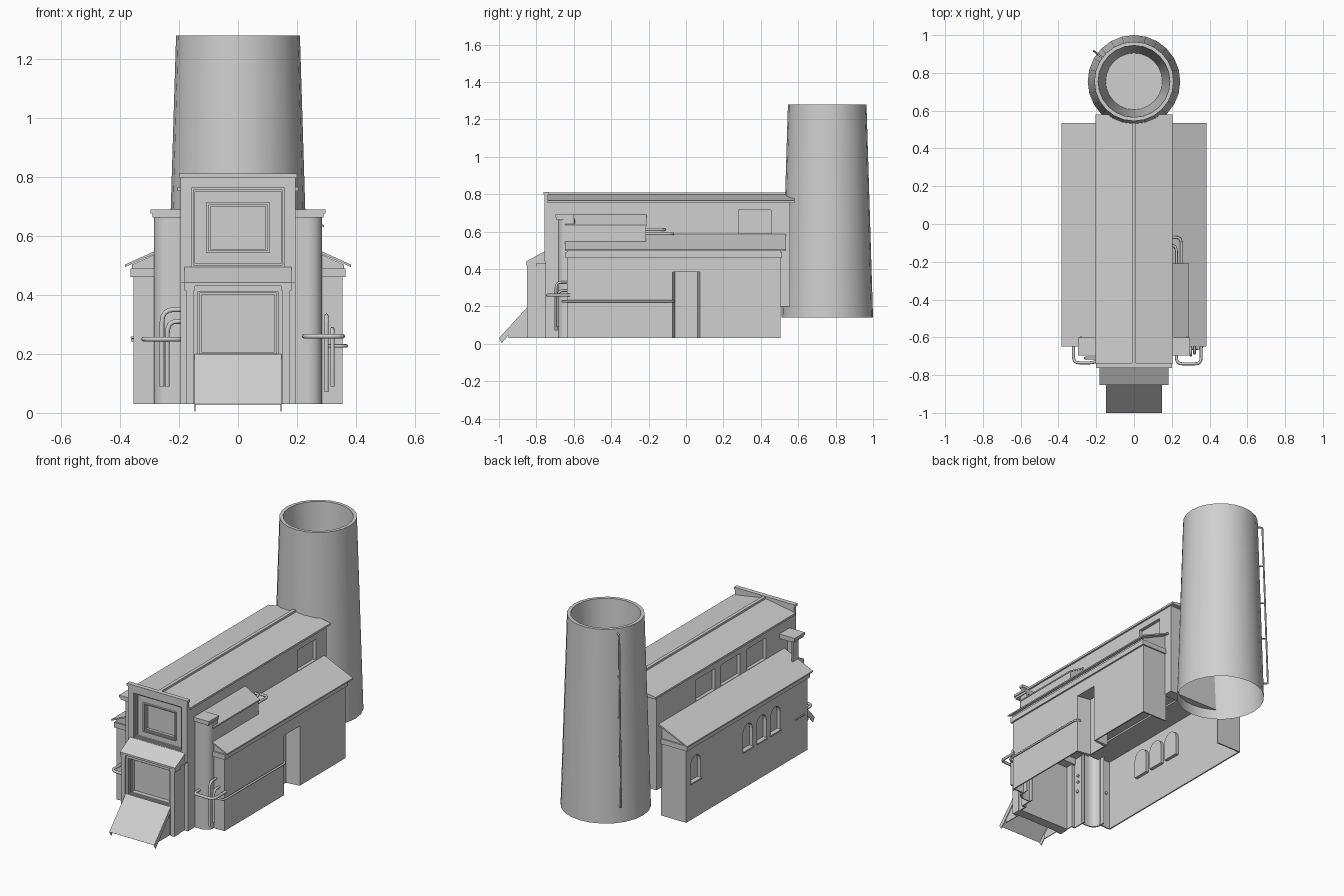
import bpy
import bmesh
from math import cos, sin, pi, radians
from mathutils import Vector

cube = bpy.data.objects.get("Cube")
if cube:
    bpy.data.objects.remove(cube, do_unlink=True)

grey = bpy.data.materials.new("plain_grey")
grey.use_nodes = True
grey.diffuse_color = (0.63, 0.63, 0.63, 1)
grey.node_tree.nodes["Principled BSDF"].inputs["Base Color"].default_value = (0.63, 0.63, 0.63, 1)


def finish(name, bm, smooth=False):
    bmesh.ops.recalc_face_normals(bm, faces=bm.faces)
    mesh = bpy.data.meshes.new(name)
    bm.to_mesh(mesh)
    bm.free()
    mesh.materials.append(grey)
    ob = bpy.data.objects.new(name, mesh)
    bpy.context.collection.objects.link(ob)
    if smooth:
        bpy.ops.object.select_all(action='DESELECT')
        ob.select_set(True)
        bpy.context.view_layer.objects.active = ob
        bpy.ops.object.shade_smooth_by_angle(angle=radians(40))
    return ob


def prism(name, pts, axis, lo, hi, smooth=False):
    """Extrude a 2D outline along an axis, from lo to hi."""
    place = {'x': lambda a, b, t: (t, a, b),
             'y': lambda a, b, t: (a, t, b),
             'z': lambda a, b, t: (a, b, t)}[axis]
    bm = bmesh.new()
    ends = [[bm.verts.new(place(a, b, t)) for a, b in pts] for t in (lo, hi)]
    bm.faces.new(ends[0])
    bm.faces.new(ends[1])
    n = len(pts)
    for i in range(n):
        j = (i + 1) % n
        bm.faces.new((ends[0][i], ends[0][j], ends[1][j], ends[1][i]))
    return finish(name, bm, smooth)


def box(name, x, y, z):
    return prism(name, [(x[0], y[0]), (x[1], y[0]), (x[1], y[1]), (x[0], y[1])], 'z', *z)


def side(s, a, b):
    return sorted((s * a, s * b))


def cut(ob, cutter):
    """Carve the cutter out of an object, then discard the cutter."""
    mod = ob.modifiers.new("cut", 'BOOLEAN')
    mod.operation = 'DIFFERENCE'
    mod.solver = 'EXACT'
    mod.object = cutter
    deps = bpy.context.evaluated_depsgraph_get()
    mesh = bpy.data.meshes.new_from_object(ob.evaluated_get(deps))
    ob.modifiers.clear()
    ob.data = mesh
    bpy.data.objects.remove(cutter, do_unlink=True)


def stepped_recess(parts, w, z0, z1, depths):
    """Front-facing rectangular recess whose moulding steps inward."""
    for i, y in enumerate(depths):
        d = i * .006
        for ob in parts:
            cut(ob, box("cutter", (d - w, w - d), (-.95, y), (z0 + d, z1 - d)))


def arch(y, r):
    """Round-headed window outline centred on y."""
    return [(y - r, .295 - r), (y + r, .295 - r)] + [
        (y + r * cos(k * pi / 8), .355 + r * sin(k * pi / 8)) for k in range(9)]


def pipe(name, pts, r=0.007, bend=0.03):
    """Round pipe through points, with rounded corners."""
    pts = [Vector(p) for p in pts]
    path = [pts[0]]
    for a, b, c in zip(pts, pts[1:], pts[2:]):
        p = b + (a - b).normalized() * min(bend, (a - b).length / 2)
        q = b + (c - b).normalized() * min(bend, (c - b).length / 2)
        path += [p.lerp(b, t).lerp(b.lerp(q, t), t) for t in (0, .25, .5, .75, 1)]
    path.append(pts[-1])
    cu = bpy.data.curves.new(name, 'CURVE')
    cu.dimensions = '3D'
    cu.bevel_depth = r
    cu.bevel_resolution = 2
    cu.use_fill_caps = True
    sp = cu.splines.new('POLY')
    sp.points.add(len(path) - 1)
    for pt, co in zip(sp.points, path):
        pt.co = (*co, 1)
    cu.materials.append(grey)
    bpy.context.collection.objects.link(bpy.data.objects.new(name, cu))


# Central hall: raised body and back drop wall
hall = box("hall_upper", (-.195, .195), (-.74, .555), (.47, .76))
for y in (.095, -.14, -.385):
    cut(hall, box("cutter", (-.3, -.175), (y - .09, y + .09), (.59, .715)))
cut(hall, box("cutter", (.175, .3), (.28, .455), (.59, .715)))
box("hall_back", (-.195, .195), (.49, .555), (.2, .48))

# Hall roof with a flat ridge strip
half = [(.205, .753), (.205, .765), (.01, .798), (.01, .81)]
prism("hall_roof", half + [(-x, z) for x, z in reversed(half)], 'y', -.74, .58)

# Front parapet with stepped window recess
parapet = box("parapet", (-.195, .195), (-.757, -.738), (.44, .803))
stepped_recess((parapet, hall), .157, .495, .762, (-.75, -.742, -.735))
frame = box("window_frame", (-.108, .108), (-.745, -.725), (.542, .713))
stepped_recess((hall, frame), .106, .544, .711, (-.741, -.732, -.715))
box("parapet_cap", (-.2, .2), (-.763, -.736), (.797, .812))

# Porch front with recessed gate, sloping hood and pilasters
porch = box("porch_front", (-.172, .172), (-.842, -.785), (.03, .44))
stepped_recess((porch,), .136, .195, .412, (-.832, -.822, -.795))
prism("porch_hood", [(-.852, .43), (-.852, .442), (-.755, .495), (-.73, .495), (-.73, .43)],
      'x', -.182, .182)
for s in (-1, 1):
    box("porch_side", side(s, .166, .172), (-.8, -.74), (.03, .44))
    box("hall_front_wall", side(s, .165, .195), (-.75, -.744), (.03, .45))
    box("hall_front_side", side(s, .189, .195), (-.746, -.66), (.03, .48))
    box("porch_pilaster", side(s, .15, .176), (-.85, -.80), (.03, .42))
    box("pilaster_cap", side(s, .145, .181), (-.853, -.80), (.415, .432))

# Loading ramp: thin deck with side flanges and supports
prism("ramp_deck", [(-1, .03), (-.845, .2), (-.843, .197), (-.997, .028)], 'x', -.147, .147)
for s in (-1, 1):
    prism("ramp_flange", [(-1, .03), (-.845, .2), (-.83, .18), (-.985, .005)],
          'x', *side(s, .144, .148))
    prism("ramp_support", [(-.95, .03), (-.95, .055), (-.84, .175), (-.84, .03)],
          'x', *side(s, .138, .143))

# Side wings as hollow shells, and corner towers
for s in (-1, 1):
    wall = box("wing_side_wall", side(s, .347, .355), (-.635, .505), (.03, .47))
    if s < 0:
        for y in (.415, -.075, -.205, -.335):
            niche = prism("window_niche", arch(y, .05), 'x', -.351, -.328)
            for part in (wall, niche):
                cut(part, prism("cutter", arch(y, .045), 'x', -.4, -.334))
            box("window_sill", (-.362, -.35), (y - .05, y + .05), (.242, .25))
    else:
        niche = box("door_niche", (.265, .35), (-.082, .084), (.03, .395))
        splay = [(.272, -.058), (.36, -.073), (.36, .075), (.272, .062)]
        for part in (wall, niche):
            cut(part, prism("cutter", splay, 'z', 0, .385))
    box("wing_back_wall", side(s, .19, .35), (.497, .505), (.03, .47))
    box("wing_front_wall", side(s, .275, .35), (-.635, -.627), (.03, .47))
    box("wing_cornice", side(s, .19, .365), (-.645, .513), (.46, .49))
    prism("wing_gable", [(s * .19, .485), (s * .36, .485), (s * .36, .502), (s * .19, .58)],
          'y', -.635, .505)
    prism("wing_roof", [(s * .383, .495), (s * .383, .503), (s * .19, .59), (s * .19, .58)],
          'y', -.648, .535)
    # Hollow tower with a rounded outer corner
    outer = [(.285, -.6)] + [(.235 + .05 * cos(k * pi / 16), -.64 - .045 * sin(k * pi / 16))
                             for k in range(9)] + [(.19, -.685)]
    inner = [(x - .006, y + .006) for x, y in reversed(outer)]
    prism("corner_tower", [(s * x, y) for x, y in outer + inner], 'z', .03, .67, True)
    box("tower_cap", side(s, .19, .29), (-.692, -.6), (.663, .678))
    box("tower_cap_top", side(s, .19, .296), (-.697, -.6), (.676, .69))

# Lean-to box on the left wing roof, with its ducts
prism("roof_box", [(.19, .5), (.285, .5), (.285, .635), (.19, .685)], 'y', -.635, -.215)
prism("roof_box_lid", [(.292, .628), (.292, .636), (.19, .693), (.19, .683)], 'y', -.648, -.21)
pipe("roof_duct", [(.25, -.23, .588), (.25, -.07, .588), (.18, -.07, .588)])
pipe("roof_duct", [(.225, -.23, .61), (.225, -.115, .61), (.18, -.115, .61)])

# Left side pipework
pipe("wall_pipe", [(.34, -.06, .227), (.367, -.075, .227), (.367, -.66, .227), (.3, -.66, .227)], .006)
pipe("front_pipe", [(.225, -.67, .26), (.225, -.74, .26), (.355, -.74, .26), (.355, -.62, .26)], .008)
pipe("stand_pipe", [(.30, -.695, .07), (.30, -.695, .33), (.30, -.62, .33)])
pipe("stand_pipe", [(.32, -.685, .09), (.32, -.685, .285), (.32, -.62, .285)])

# Right side pipework
pipe("front_pipe", [(-.32, -.62, .25), (-.32, -.735, .25), (-.21, -.735, .25), (-.18, -.71, .25)], .008)
for z, x in ((.35, -.258), (.31, -.24)):
    pipe("stand_pipe", [(x, -.71, .09), (x, -.71, z), (-.18, -.71, z)], .008, .045)
pipe("wall_stub", [(-.35, -.52, .255), (-.36, -.52, .255), (-.36, -.6, .255), (-.35, -.6, .255)], .004, .01)

# Chimney: tapered tube, open below, with a funnel lining and floor inside
bm = bmesh.new()
n = 24
rings = [[bm.verts.new((r * cos(2 * pi * k / n), .755 + r * sin(2 * pi * k / n), z))
          for k in range(n)]
         for r, z in ((.245, .14), (.21, 1.28), (.19, 1.28), (.15, .6))]
for low, high in zip(rings, rings[1:]):
    for k in range(n):
        j = (k + 1) % n
        bm.faces.new((low[k], low[j], high[j], high[k]))
bm.faces.new(rings[-1])
finish("chimney", bm, True)

# Service rail on the chimney
a = radians(143)


def on_chimney(z, gap):
    r = .245 - .035 * (z - .14) / 1.14 + gap
    return (r * cos(a), .755 + r * sin(a), z)


pipe("chimney_rail", [on_chimney(.24, -.01), on_chimney(.24, .025),
                      on_chimney(1.25, .025), on_chimney(1.25, -.01)], .005, .005)
for z in (.53, .76, 1):
    pipe("rail_bracket", [on_chimney(z, -.01), on_chimney(z, .025)], .004)
